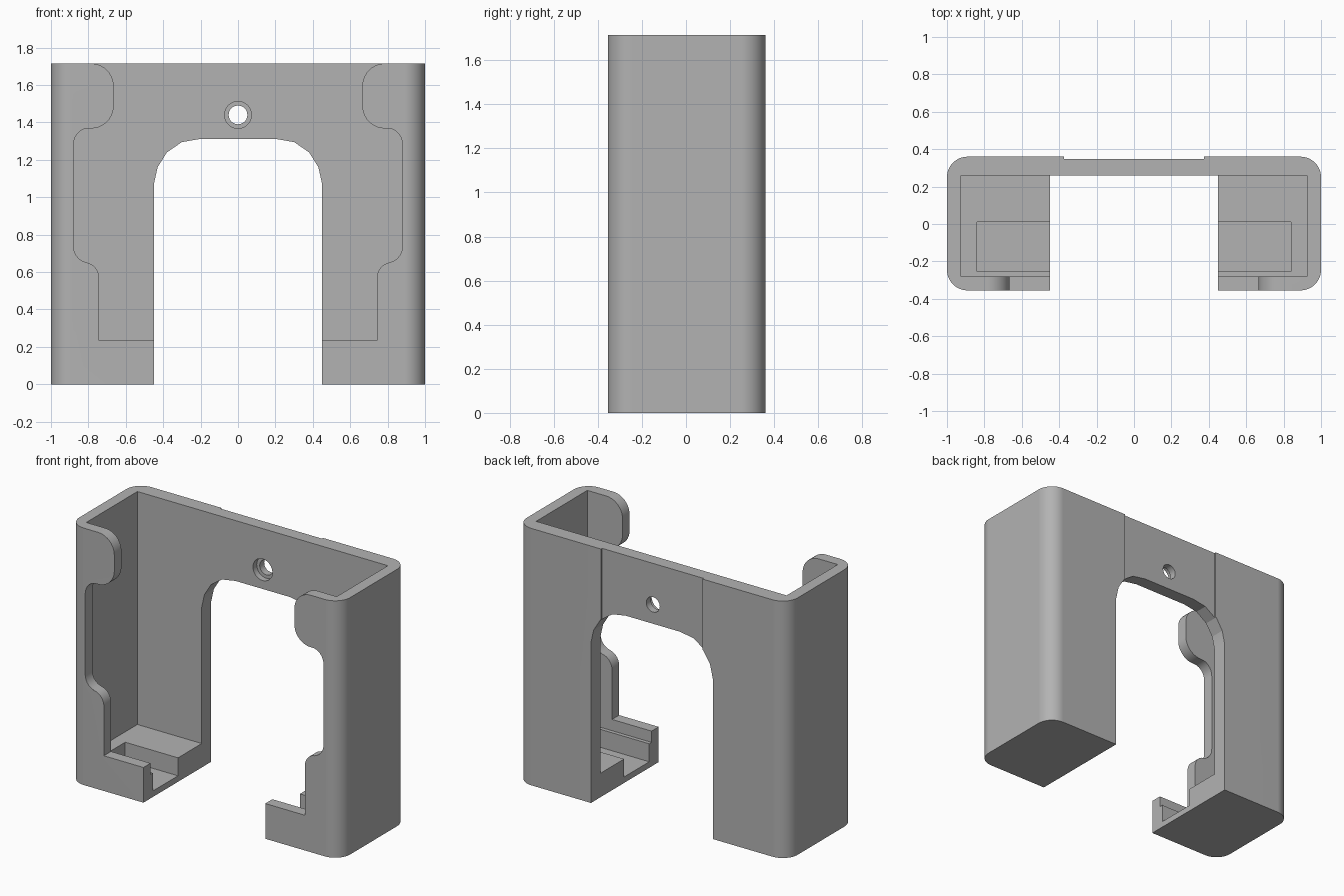
import bpy, bmesh, math
from mathutils import Vector

default = bpy.data.objects.get("Cube")
if default:
    bpy.data.objects.remove(default, do_unlink=True)

grey = bpy.data.materials.new("plain_grey")
grey.use_nodes = True
colour = (0.45, 0.45, 0.45, 1)
grey.diffuse_color = colour
grey.node_tree.nodes["Principled BSDF"].inputs["Base Color"].default_value = colour


def prism(name, outline, low, high, axis="z"):
    """Extrude an outline: (x, y) along z, or (x, z) along y."""
    bm = bmesh.new()
    place = (lambda a, b: (a, b, low)) if axis == "z" else (lambda a, b: (a, low, b))
    face = bm.faces.new([bm.verts.new(place(a, b)) for a, b in outline])
    moved = bmesh.ops.extrude_face_region(bm, geom=[face])["geom"]
    step = Vector((0, 0, high - low)) if axis == "z" else Vector((0, high - low, 0))
    bmesh.ops.translate(bm, vec=step, verts=[v for v in moved if isinstance(v, bmesh.types.BMVert)])
    bmesh.ops.recalc_face_normals(bm, faces=bm.faces)
    mesh = bpy.data.meshes.new(name)
    bm.to_mesh(mesh)
    bm.free()
    mesh.materials.append(grey)
    obj = bpy.data.objects.new(name, mesh)
    bpy.context.collection.objects.link(obj)
    return obj


def rectangle(x, low, high):
    return [(-x, low), (x, low), (x, high), (-x, high)]


def arc(cx, cy, rx, ry, start, end, steps=10):
    angles = [math.radians(start + (end - start) * i / steps) for i in range(steps + 1)]
    return [(cx + rx * math.cos(a), cy + ry * math.sin(a)) for a in angles]


def mirrored(half):
    return half + [(-x, z) for x, z in reversed(half)]


def cut(target, cutter):
    cutter.hide_render = True
    bpy.context.view_layer.objects.active = target
    mod = target.modifiers.new("cut", "BOOLEAN")
    mod.operation = "DIFFERENCE"
    mod.solver = "EXACT"
    mod.object = cutter
    bpy.ops.object.modifier_apply(modifier=mod.name)
    bpy.data.objects.remove(cutter, do_unlink=True)


HEIGHT, FRONT, BACK, R = 1.715, -0.355, 0.36, 0.11

# Outer shell with rounded upright corners
outline = []
for cx, cy, start in ((1 - R, BACK - R, 0), (R - 1, BACK - R, 90),
                      (R - 1, FRONT + R, 180), (1 - R, FRONT + R, 270)):
    outline += arc(cx, cy, R, R, start, start + 90, 12)
body = prism("holder_body", outline, 0, HEIGHT)

# Inner cavity above the floor, and the deeper pocket in each foot
cut(body, prism("cavity_cutter", rectangle(0.925, -0.28, 0.26), 0.16, 2))
cut(body, prism("pocket_cutter", rectangle(0.84, -0.255, 0.01), 0.04, 0.5))

# Faceted archway between the legs
arch = [(0.45, -0.1), (0.45, 1.07), (0.43, 1.16), (0.38, 1.24), (0.3, 1.295), (0.2, 1.312)]
cut(body, prism("arch_cutter", mirrored(arch), -1, 1, "y"))

# Curved front opening that leaves the lower lips and upper tabs
side = [(0.742, 0.235)]
side += arc(0.822, 0.565, 0.08, 0.087, 180, 90)
side += arc(0.8, 0.742, 0.08, 0.09, 270, 360)[1:]
side += arc(0.8, 1.278, 0.08, 0.09, 0, 90)
side += arc(0.785, 1.488, 0.12, 0.12, 270, 180)
side += arc(0.785, 1.595, 0.12, 0.12, 180, 90)
side += [(0.785, 2)]
cut(body, prism("front_cutter", mirrored(side), -1, 0, "y"))

# Shallow recess on the back and the stepped screw hole
cut(body, prism("recess_cutter", rectangle(0.375, -1, 2), 0.348, 1, "y"))
for radius, depth in ((0.05, 1), (0.072, 0.3)):
    ring = arc(0, 1.44, radius, radius, 0, 360, 32)[:-1]
    cut(body, prism("hole_cutter", ring, 0, depth, "y"))

# Smooth the rounded corners while keeping facets and edges crisp
bpy.ops.object.select_all(action="DESELECT")
body.select_set(True)
bpy.context.view_layer.objects.active = body
bpy.ops.object.shade_smooth_by_angle(angle=math.radians(14))
weighted = body.modifiers.new("even_shading", "WEIGHTED_NORMAL")
weighted.keep_sharp = True
